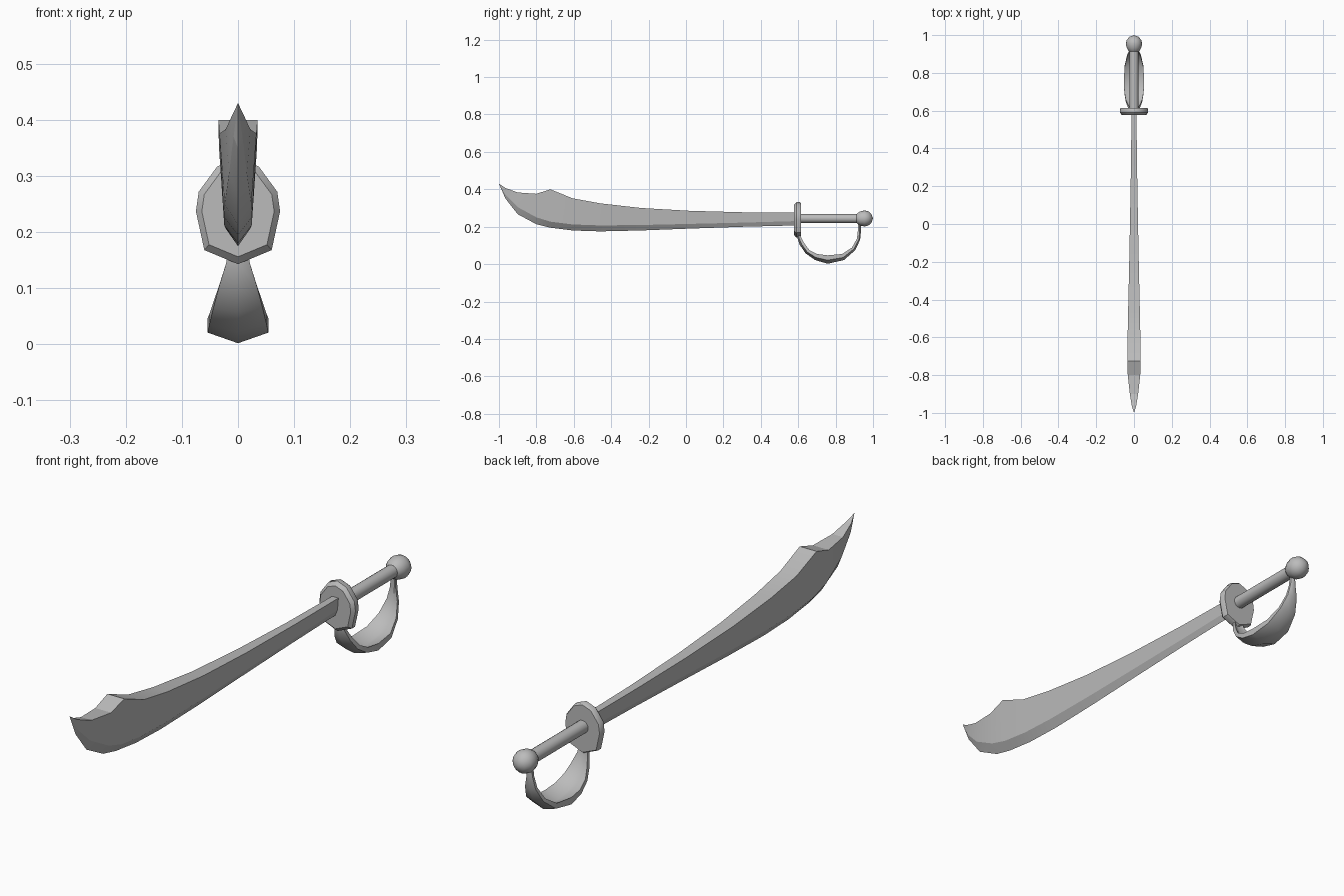
import bpy, bmesh, math

default_cube = bpy.data.objects.get("Cube")
if default_cube:
    bpy.data.objects.remove(default_cube, do_unlink=True)

steel = bpy.data.materials.new("grey_steel")
steel.use_nodes = True
GREY = (0.5, 0.5, 0.5, 1)
steel.diffuse_color = GREY
steel.node_tree.nodes["Principled BSDF"].inputs["Base Color"].default_value = GREY


def loft(name, rings, smooth_angle):
    """Skin a list of matching closed rings and cap both ends."""
    bm = bmesh.new()
    loops = [[bm.verts.new(point) for point in ring] for ring in rings]
    count = len(loops[0])
    for near, far in zip(loops, loops[1:]):
        for i in range(count):
            j = (i + 1) % count
            bm.faces.new((near[i], near[j], far[j], far[i]))
    bm.faces.new(loops[0])
    bm.faces.new(loops[-1])
    bmesh.ops.remove_doubles(bm, verts=bm.verts, dist=0.0005)
    bmesh.ops.recalc_face_normals(bm, faces=bm.faces)
    mesh = bpy.data.meshes.new(name)
    bm.to_mesh(mesh)
    bm.free()
    mesh.materials.append(steel)
    part = bpy.data.objects.new(name, mesh)
    bpy.context.collection.objects.link(part)
    bpy.ops.object.select_all(action="DESELECT")
    part.select_set(True)
    bpy.context.view_layer.objects.active = part
    bpy.ops.object.shade_smooth_by_angle(angle=math.radians(smooth_angle))
    return part


def turned(name, profile, height, sides):
    """Revolve (y, radius) pairs around a lengthwise axis at the given height."""
    angles = [math.tau * i / sides for i in range(sides)]
    rings = [[(r * math.cos(a), y, height + r * math.sin(a)) for a in angles]
             for y, r in profile]
    return loft(name, rings, 40)


def mix(a, b, t):
    return a + (b - a) * t


# Curved blade: y, spine height, bevel height, edge height, spine half width
blade_stations = [
    (-1, .43, .43, .43, 0),
    (-.965, .407, .37, .35, .011),
    (-.9, .383, .305, .267, .022),
    (-.8, .376, .25, .213, .033),
    (-.725, .4, .227, .195, .035),
    (-.607, .352, .212, .18, .034),
    (-.46, .325, .207, .175, .031),
    (-.24, .3, .209, .18, .026),
    (.02, .285, .215, .19, .021),
    (.31, .277, .222, .2, .016),
    (.59, .275, .23, .207, .013),
]
blade_rings = []
for y, spine, bevel, edge, half in blade_stations:
    low = half * 0.72
    blade_rings.append([(half, y, spine), (-half, y, spine), (-low, y, bevel),
                        (0, y, edge), (low, y, bevel)])
loft("blade", blade_rings, 12)

# Faceted hand guard with a chamfered front rim
half_outline = [(0, -.094), (.06, -.069), (.075, 0), (.07, .035), (.037, .08), (0, .094)]
outline = half_outline + [(-x, z) for x, z in half_outline[-2:0:-1]]
guard_layers = [(.577, .86), (.59, 1), (.608, 1), (.615, .95)]
loft("hand_guard", [[(x * s, y, .237 + z * s) for x, z in outline]
                    for y, s in guard_layers], 35)

# Grip and pommel
GRIP_HEIGHT = .244
turned("grip", [(.6, .024), (.93, .024)], GRIP_HEIGHT, 16)
turned("pommel", [(.912, .024), (.918, .03), (.932, .038), (.955, .043), (.975, .038),
                  (.991, .024), (1, 0)], GRIP_HEIGHT, 20)

# Knuckle bow: outer (y, z), inner (y, z), half width
bow_stations = [
    ((.592, .17), (.612, .17), .018),
    ((.594, .145), (.614, .145), .021),
    ((.607, .105), (.635, .107), .033),
    ((.64, .057), (.66, .075), .044),
    ((.69, .022), (.7, .054), .051),
    ((.757, .002), (.757, .047), .054),
    ((.845, .022), (.835, .054), .049),
    ((.905, .075), (.887, .088), .036),
    ((.931, .13), (.914, .136), .022),
    ((.936, .18), (.919, .18), .012),
    ((.936, .22), (.919, .22), .009),
]
bow_rings = []
for outer, inner, half in bow_stations:
    def at(x, t):
        return (x, mix(outer[0], inner[0], t), mix(outer[1], inner[1], t))
    bow_rings.append([at(0, 0), at(half, .42), at(half, 1),
                      at(0, .5), at(-half, 1), at(-half, .42)])
loft("knuckle_bow", bow_rings, 50)
